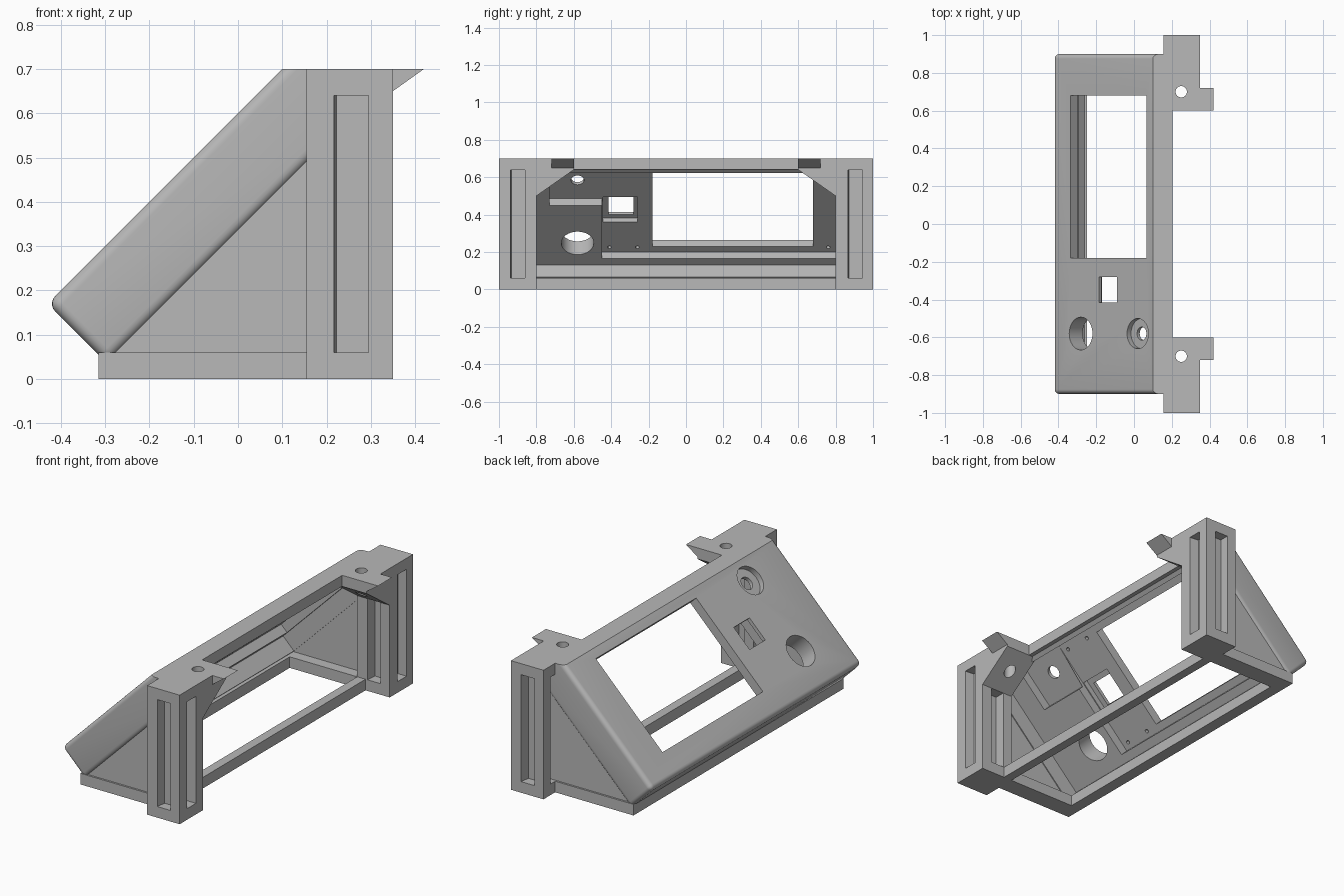
import bpy, bmesh, math
from mathutils import Vector, Matrix

if "Cube" in bpy.data.objects:
    bpy.data.objects.remove(bpy.data.objects["Cube"], do_unlink=True)

grey = bpy.data.materials.new("plain_grey")
grey.use_nodes = True
colour = (0.48, 0.48, 0.48, 1)
grey.diffuse_color = colour
grey.node_tree.nodes["Principled BSDF"].inputs["Base Color"].default_value = colour

# Mapping of (profile a, profile b, extrusion) to model space
def along_x(a, b, c): return Vector((c, a, b))
def along_y(a, b, c): return Vector((a, c, b))
def along_z(a, b, c): return Vector((a, b, c))

ORIGIN = Vector((-0.43, 0, 0.17))
UP_SLOPE = Vector((1, 0, 1)).normalized()
INWARD = Vector((1, 0, -1)).normalized()

# Panel space: distance up the slope, y, depth below the outer face
def panel(u, y, depth):
    return ORIGIN + UP_SLOPE * u + INWARD * depth + Vector((0, y, 0))

def slope_point(u, depth):
    p = panel(u, 0, depth)
    return p.x, p.z

def prism(name, points, low, high, place=along_y):
    bm = bmesh.new()
    bottom = [bm.verts.new(place(a, b, low)) for a, b in points]
    top = [bm.verts.new(place(a, b, high)) for a, b in points]
    bm.faces.new(bottom)
    bm.faces.new(top)
    for i in range(len(points)):
        j = (i + 1) % len(points)
        bm.faces.new((bottom[i], bottom[j], top[j], top[i]))
    bmesh.ops.recalc_face_normals(bm, faces=bm.faces)
    mesh = bpy.data.meshes.new(name)
    bm.to_mesh(mesh)
    bm.free()
    mesh.materials.append(grey)
    ob = bpy.data.objects.new(name, mesh)
    bpy.context.collection.objects.link(ob)
    return ob

def rect(a0, a1, b0, b1):
    return [(a0, b0), (a1, b0), (a1, b1), (a0, b1)]

def circle(a, b, r, n=32):
    return [(a + r * math.cos(math.tau * i / n), b + r * math.sin(math.tau * i / n))
            for i in range(n)]

def cut(target, points, low, high, place):
    cutter = prism("cutter", points, low, high, place)
    cutter.hide_render = True
    mod = target.modifiers.new("cut", "BOOLEAN")
    mod.operation = "DIFFERENCE"
    mod.solver = "EXACT"
    mod.object = cutter
    bpy.context.view_layer.objects.active = target
    bpy.ops.object.modifier_apply(modifier=mod.name)
    bpy.data.objects.remove(cutter, do_unlink=True)

# Sloped housing with top rail
housing = prism("sloped_housing", [
    (-0.43, 0.17), (0.1, 0.7), (0.205, 0.7), (0.205, 0.535), (-0.295, 0.035)], -0.9, 0.9)
bm = bmesh.new()
bm.from_mesh(housing.data)
def rounded(edge):
    mid = (edge.verts[0].co + edge.verts[1].co) / 2
    length = edge.calc_length()
    on_end = mid.x < -0.25
    on_slope = abs(mid.y) > 0.8 and mid.x < 0.1 and length > 0.1
    return on_end or on_slope
bmesh.ops.bevel(bm, geom=[e for e in bm.edges if rounded(e)], offset=0.025,
                segments=5, profile=0.5, affect="EDGES")
bmesh.ops.recalc_face_normals(bm, faces=bm.faces)
bm.to_mesh(housing.data)
bm.free()

# Hollow inside, open at the back
cut(housing, [slope_point(0.045, 0.1), slope_point(0.765, 0.1), (0.4, 0.64),
              (0.4, -0.1), slope_point(0.045, 0.35)], -0.855, 0.855, along_y)

# Inner pockets, then openings
cut(housing, rect(0.093, 0.74, -0.45, 0.84), 0.05, 0.12, panel)
cut(housing, rect(0.496, 0.74, -0.73, -0.44), 0.05, 0.12, panel)
cut(housing, rect(0.319, 0.51, -0.445, -0.26), 0.02, 0.08, panel)
cut(housing, rect(0.134, 0.7, -0.18, 0.68), -0.05, 0.15, panel)
cut(housing, rect(0.346, 0.48, -0.415, -0.28), -0.05, 0.15, panel)
cut(housing, circle(0.21, -0.58, 0.087), -0.05, 0.15, panel)
cut(housing, circle(0.636, -0.58, 0.08), -0.05, 0.03, panel)
cut(housing, circle(0.636, -0.58, 0.035), -0.05, 0.15, panel)
for u in (0.128, 0.7):
    for y in (-0.41, -0.26, 0.76):
        cut(housing, circle(u, y, 0.01, 12), 0.03, 0.12, panel)

# Base frame
prism("base_front_rail", rect(-0.315, -0.25, 0, 0.06), -0.9, 0.9)
prism("base_back_rail", rect(0.155, 0.205, 0, 0.06), -0.85, 0.85)

SLOT = [(-0.0425, -0.15), (0.0425, -0.15), (0.0425, -0.045), (-0.03, -0.045)]

for side, s in (("left_end", 1), ("right_end", -1)):
    def span(a, b):
        return sorted((s * a, s * b))

    prism("side_rail_" + side, rect(-0.315, 0.2, 0, 0.06), *span(0.8, 0.9))
    prism("side_panel_" + side, [(-0.31, 0.01), (0.2, 0.01), (0.2, 0.55), (-0.31, 0.04)],
          *span(0.86, 0.89))

    # Post with its gusset and top bracket
    post = prism("post_" + side, [
        (s * 1.0, 0), (s * 1.0, 0.7), (s * 0.6, 0.7),
        (s * 0.6, 0.64), (s * 0.8, 0.5), (s * 0.8, 0)], 0.155, 0.35, along_x)
    for k in range(4):
        turn = Matrix.Rotation(k * math.pi / 2, 2)
        points = []
        for p in SLOT:
            v = turn @ Vector(p)
            points.append((v.x + 0.2525, v.y + s * 0.9025))
        inner = (k == 2 and s < 0) or (k == 0 and s > 0)
        cut(post, points, 0.06, 0.5 if inner else 0.64, along_z)
    cut(post, circle(0.25, s * 0.7, 0.03), 0.4, 0.8, along_z)

    # Wedge hook on the bracket
    prism("hook_" + side, [(0.34, 0.65), (0.35, 0.65), (0.42, 0.7), (0.34, 0.7)],
          *span(0.6, 0.72))

# Smooth only the rounded parts
for ob in bpy.context.collection.objects:
    if ob.type == "MESH" and ob.name.startswith(("sloped_housing", "post_")):
        bpy.ops.object.select_all(action="DESELECT")
        ob.select_set(True)
        bpy.context.view_layer.objects.active = ob
        bpy.ops.object.shade_smooth_by_angle(angle=math.radians(30))
